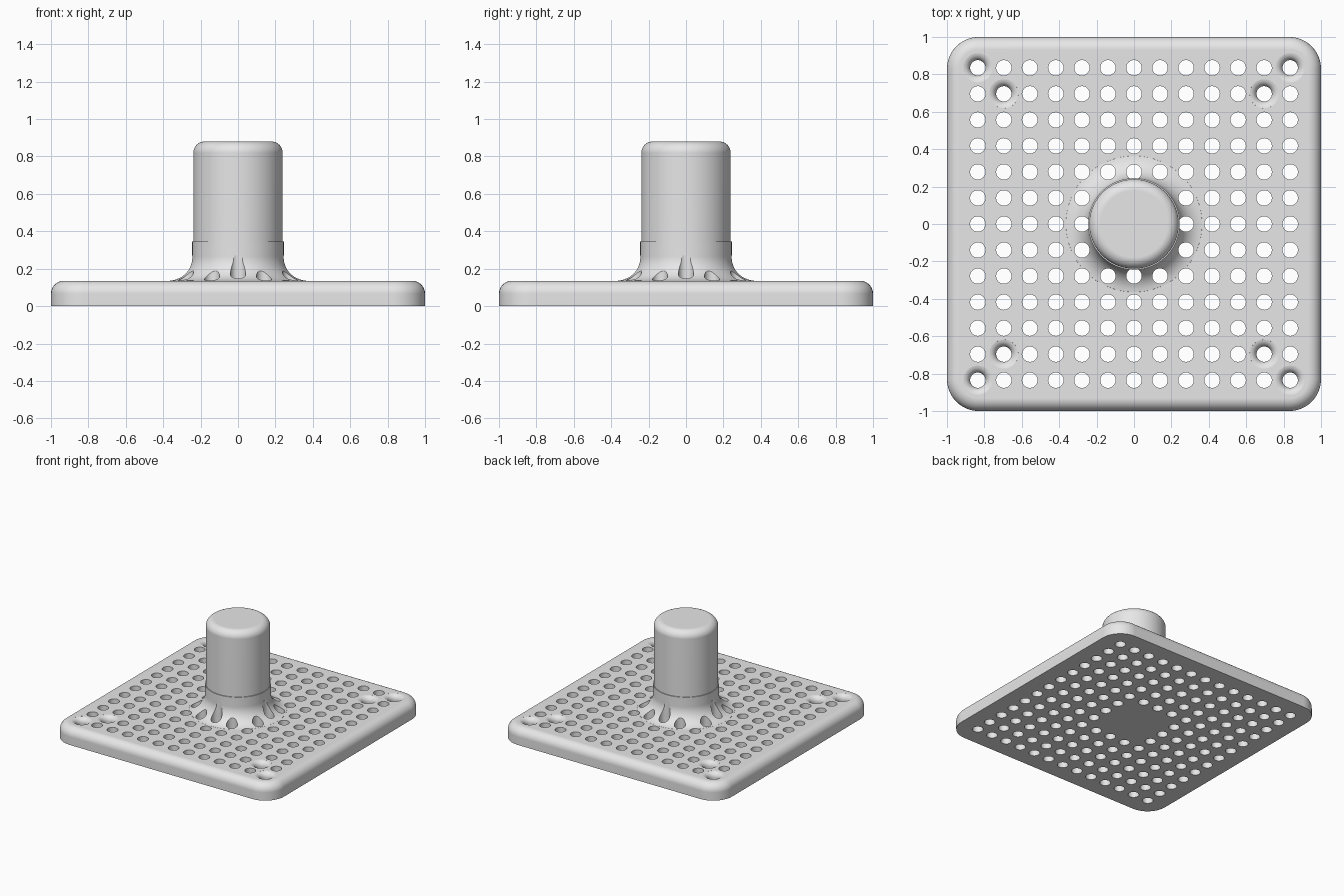
import bpy, bmesh, math

if "Cube" in bpy.data.objects:
    bpy.data.objects.remove(bpy.data.objects["Cube"])

PITCH, HOLE_R, TOP = 0.1392, 0.041, 0.135

grey = bpy.data.materials.new("light_grey")
grey.diffuse_color = (0.8, 0.8, 0.8, 1)
grey.use_nodes = True
grey.node_tree.nodes["Principled BSDF"].inputs["Base Color"].default_value = grey.diffuse_color


def bridge(bm, rings):
    """Skin a stack of equal vertex rings and cap both ends."""
    for a, b in zip(rings, rings[1:]):
        n = len(a)
        for k in range(n):
            bm.faces.new((a[k], a[(k + 1) % n], b[(k + 1) % n], b[k]))
    bm.faces.new(list(reversed(rings[0])))
    bm.faces.new(rings[-1])


def lathe(bm, profile, x=0, y=0, n=32):
    """Turn an (r, z) profile, listed bottom to top, about a vertical axis."""
    rings = []
    for r, z in profile:
        rings.append([bm.verts.new((x + r * math.cos(2 * math.pi * k / n),
                                    y + r * math.sin(2 * math.pi * k / n), z))
                      for k in range(n)])
    bridge(bm, rings)


def finish(bm, name):
    bmesh.ops.recalc_face_normals(bm, faces=bm.faces)
    mesh = bpy.data.meshes.new(name)
    bm.to_mesh(mesh)
    bm.free()
    mesh.materials.append(grey)
    ob = bpy.data.objects.new(name, mesh)
    bpy.context.collection.objects.link(ob)
    return ob


def boolean(target, tool, operation):
    mod = target.modifiers.new(operation.lower(), "BOOLEAN")
    mod.operation, mod.solver, mod.object = operation, "EXACT", tool
    bpy.context.view_layer.objects.active = target
    bpy.ops.object.modifier_apply(modifier=mod.name)
    bpy.data.objects.remove(tool)


def arc(cx, cz, radius, start, end, steps):
    """Points on a circular arc, angles in degrees."""
    out = []
    for k in range(steps + 1):
        a = math.radians(start + (end - start) * k / steps)
        out.append((cx + radius * math.cos(a), cz + radius * math.sin(a)))
    return out


# Base plate: rounded square with a filleted top edge
bm = bmesh.new()
corner, fillet = 0.17, 0.068
rings = []
for edge, z in [(1, 0)] + arc(1 - fillet, TOP - fillet, fillet, 0, 90, 8):
    c, ring = 1 - corner, []
    for q, (sx, sy) in enumerate([(1, 1), (-1, 1), (-1, -1), (1, -1)]):
        for px, py in arc(sx * c, sy * c, edge - c, 90 * q, 90 * q + 90, 10):
            ring.append(bm.verts.new((px, py, z)))
    rings.append(ring)
bridge(bm, rings)
plate = finish(bm, "perforated_base_with_post")

# Post: flared foot, collar step and rounded cap
bm = bmesh.new()
foot = list(reversed(arc(0.375, 0.265, 0.13, 180, 265, 12)))
profile = [(0.37, 0.07), (0.37, 0.125)] + foot + [(0.245, 0.345), (0.239, 0.345)]
profile += arc(0.239 - 0.06, 0.88 - 0.06, 0.06, 0, 90, 8)
lathe(bm, profile, n=96)
boolean(plate, finish(bm, "post"), "UNION")

# Grid of through holes, with softly flared mouths on the corner pairs
bm = bmesh.new()
lip = 0.042
mouth = [(HOLE_R, -0.05)]
mouth += arc(HOLE_R + lip, TOP - lip, lip, 180, 97, 7)
mouth += [(HOLE_R + lip, 0.2)]
straight = [(HOLE_R, -0.05), (HOLE_R, 0.27)]
for i in range(-6, 7):
    for j in range(-6, 7):
        if abs(i) <= 1 and abs(j) <= 1:
            continue
        flared = abs(i) == abs(j) and abs(i) >= 5
        lathe(bm, mouth if flared else straight, i * PITCH, j * PITCH)
boolean(plate, finish(bm, "hole_cutters"), "DIFFERENCE")

# Smooth shading with crisp hole rims
bpy.ops.object.select_all(action="DESELECT")
plate.select_set(True)
bpy.context.view_layer.objects.active = plate
bpy.ops.object.shade_smooth_by_angle(angle=math.radians(30))
weighted = plate.modifiers.new("even_shading", "WEIGHTED_NORMAL")
weighted.keep_sharp = True
